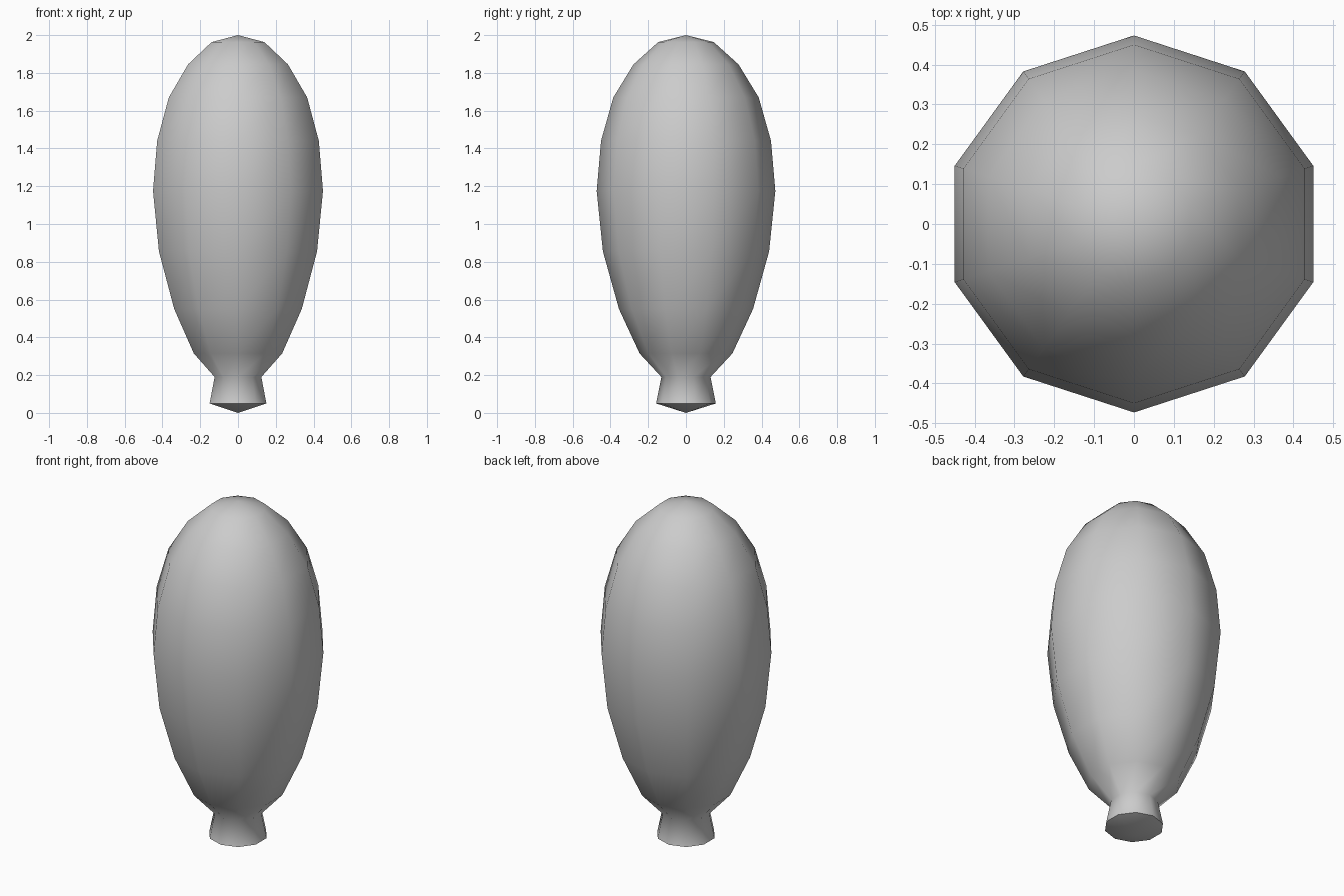
import bpy, bmesh, math

cube = bpy.data.objects.get("Cube")
if cube:
    bpy.data.objects.remove(cube, do_unlink=True)

SIDES = 10
# Radius and height of each ring, from the flared rim to the crown
RINGS = [(0.158, 0.05), (0.13, 0.19), (0.246, 0.315), (0.355, 0.55),
         (0.44, 0.855), (0.473, 1.175), (0.45, 1.44), (0.385, 1.67),
         (0.278, 1.845), (0.147, 1.963)]

grey = bpy.data.materials.new("plain grey")
grey.use_nodes = True
colour = (0.6, 0.6, 0.6, 1)
grey.diffuse_color = colour
grey.node_tree.nodes["Principled BSDF"].inputs["Base Color"].default_value = colour


def lathe(name, rings, bottom, top, material):
    """Faceted solid of revolution with a pointed cap at each end."""
    bm = bmesh.new()
    loops = []
    for radius, z in rings:
        loops.append([bm.verts.new((radius * math.sin(math.tau * i / SIDES),
                                    -radius * math.cos(math.tau * i / SIDES), z))
                      for i in range(SIDES)])
    base, crown = bm.verts.new((0, 0, bottom)), bm.verts.new((0, 0, top))
    for i in range(SIDES):
        j = (i + 1) % SIDES
        for low, high in zip(loops, loops[1:]):
            bm.faces.new((low[i], low[j], high[j], high[i]))
        bm.faces.new((base, loops[0][j], loops[0][i]))
        bm.faces.new((crown, loops[-1][i], loops[-1][j]))
    mesh = bpy.data.meshes.new(name)
    bm.to_mesh(mesh)
    bm.free()
    mesh.materials.append(material)
    obj = bpy.data.objects.new(name, mesh)
    bpy.context.collection.objects.link(obj)
    return obj


# Balloon body with its pinched neck and flared mouth
balloon = lathe("balloon", RINGS, 0, 2, grey)
bpy.ops.object.select_all(action='DESELECT')
balloon.select_set(True)
bpy.context.view_layer.objects.active = balloon
bpy.ops.object.shade_smooth_by_angle(angle=math.radians(65))
